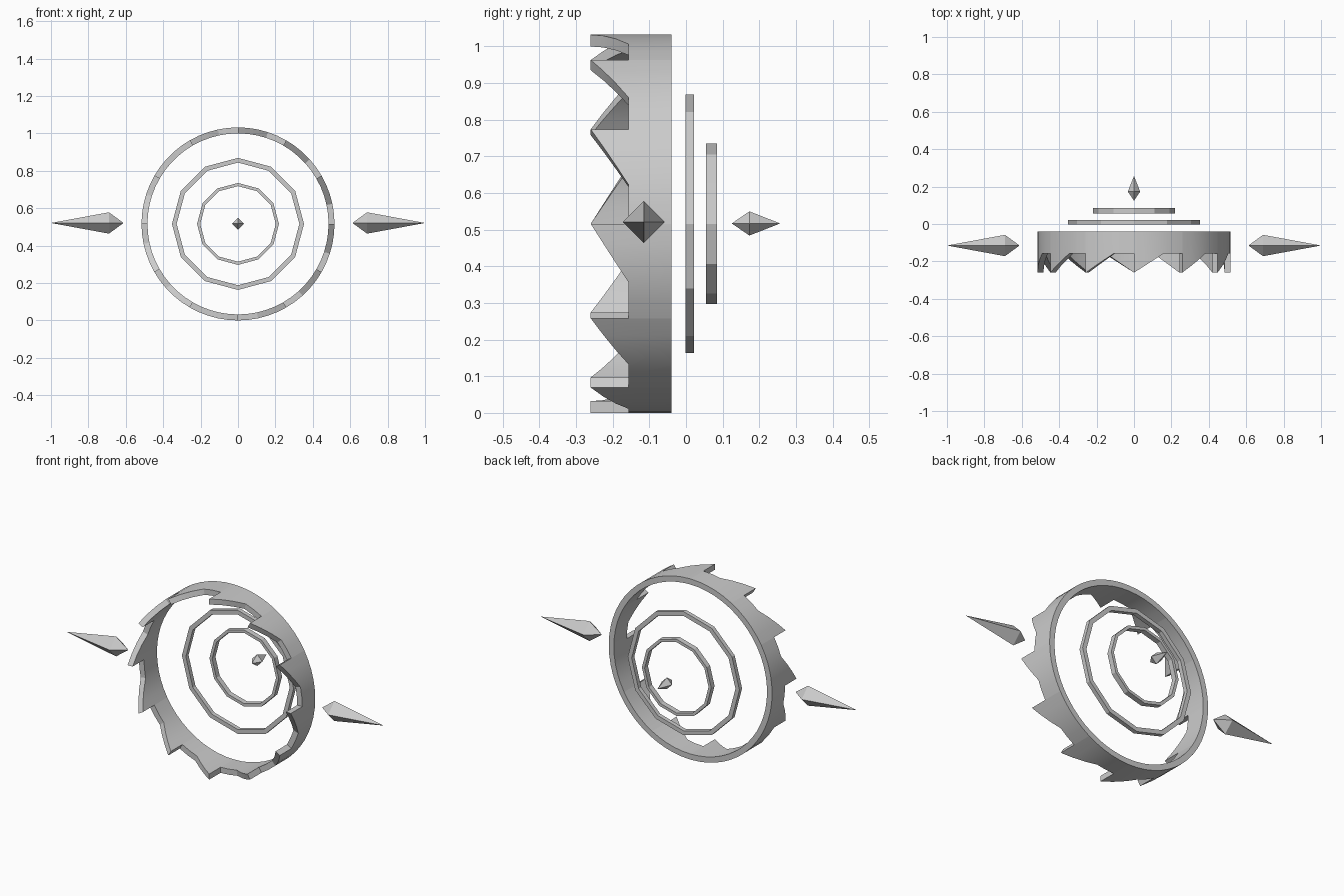
import bpy, bmesh
from math import cos, sin, pi, tau, radians
from mathutils import Vector

if "Cube" in bpy.data.objects:
    bpy.data.objects.remove(bpy.data.objects["Cube"])

CZ = 0.516  # height of the common axis


def make_object(name, verts, faces, smooth=False):
    me = bpy.data.meshes.new(name)
    me.from_pydata(verts, [], faces)
    bm = bmesh.new()
    bm.from_mesh(me)
    bmesh.ops.recalc_face_normals(bm, faces=bm.faces)
    bm.to_mesh(me)
    bm.free()
    ob = bpy.data.objects.new(name, me)
    bpy.context.collection.objects.link(ob)
    if smooth:
        bpy.context.view_layer.objects.active = ob
        ob.select_set(True)
        bpy.ops.object.shade_smooth_by_angle(angle=radians(25))
        ob.select_set(False)
    return ob


def ring(name, r_out, r_in, outline, y_back, smooth=False):
    """Closed band; outline is a list of (angle, front y)."""
    verts, faces = [], []
    n = len(outline)
    for a, yf in outline:
        for r, y in ((r_out, yf), (r_in, yf), (r_in, y_back), (r_out, y_back)):
            verts.append((r * cos(a), y, CZ + r * sin(a)))
    for i in range(n):
        j = (i + 1) % n
        for k in range(4):
            m = (k + 1) % 4
            faces.append((4*i + k, 4*i + m, 4*j + m, 4*j + k))
    return make_object(name, verts, faces, smooth)


def spike(name, base, belly, tip, radius):
    """Four-sided double-pointed spike."""
    base, belly, tip = Vector(base), Vector(belly), Vector(tip)
    up = Vector((0, 0, radius))
    side = (tip - base).normalized().cross(Vector((0, 0, 1))) * radius
    verts = [base, tip, belly + up, belly + side, belly - up, belly - side]
    faces = []
    for k in range(4):
        a, b = 2 + k, 2 + (k + 1) % 4
        faces += [(0, a, b), (1, b, a)]
    return make_object(name, verts, faces)


# Large toothed ring: each saw tooth has a steep flank and an 18 degree slope
outline = []
Y_TIP, Y_ROOT = -0.26, -0.157
for t in range(12):
    start = t * 30
    for d in (0, 6, 12):          # flat gap
        outline.append((radians(start + d), Y_ROOT))
    for d in (18, 24, 30):        # slope up to the tip
        outline.append((radians(start + d), Y_ROOT + (Y_TIP - Y_ROOT) * (d - 12) / 18))
ring("toothed_ring", 0.516, 0.484, outline, -0.04, smooth=True)

# Two plain twelve-sided rings behind it
twelve = [i * tau / 12 for i in range(12)]
ring("middle_ring", 0.353, 0.328, [(a, -0.002) for a in twelve], 0.022)
ring("small_ring", 0.219, 0.202, [(a, 0.055) for a in twelve], 0.085)

# Side spikes and rear spike
for name, s in (("left_spike", -1), ("right_spike", 1)):
    spike(name, (s * 0.612, -0.115, 0.521), (s * 0.69, -0.115, 0.521), (s, -0.115, 0.521), 0.057)
spike("rear_spike", (0, 0.125, 0.517), (0, 0.173, 0.517), (0, 0.257, 0.517), 0.033)
